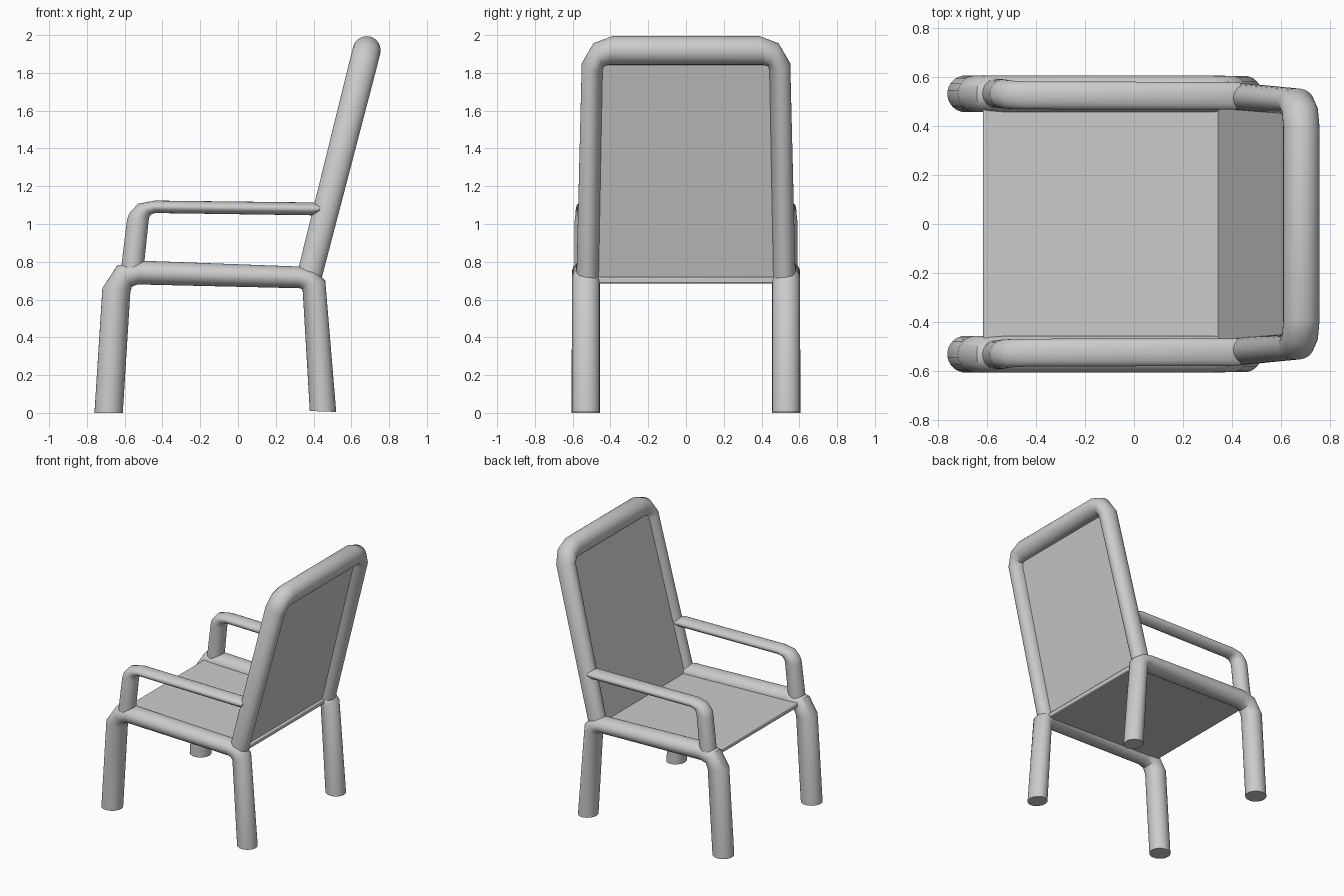
import bpy, bmesh
from math import cos, sin, tau
from mathutils import Vector

if "Cube" in bpy.data.objects:
    bpy.data.objects.remove(bpy.data.objects["Cube"])

SIDES = 32


def finish(bm, name, mirror=False, bevel=0.0):
    bmesh.ops.recalc_face_normals(bm, faces=bm.faces[:])
    mesh = bpy.data.meshes.new(name)
    bm.to_mesh(mesh)
    bm.free()
    ob = bpy.data.objects.new(name, mesh)
    bpy.context.collection.objects.link(ob)
    if mirror:
        m = ob.modifiers.new("Mirror", 'MIRROR')
        m.use_axis = (False, True, False)
    if bevel:
        b = ob.modifiers.new("Bevel", 'BEVEL')
        b.width = bevel
        b.segments = 3
    bpy.ops.object.select_all(action='DESELECT')
    ob.select_set(True)
    bpy.context.view_layer.objects.active = ob
    bpy.ops.object.shade_smooth_by_angle(angle=0.7)
    return ob


def tube(name, rings, mirror=False):
    """Each ring: (outer point, inner point, side half-width vector)."""
    bm = bmesh.new()
    loops = []
    for outer, inner, side in rings:
        o, i, s = Vector(outer), Vector(inner), Vector(side)
        c, h = (o + i) / 2, (o - i) / 2
        loops.append([bm.verts.new(c + h * cos(tau * k / SIDES) + s * sin(tau * k / SIDES))
                      for k in range(SIDES)])
    for a, b in zip(loops, loops[1:]):
        for k in range(SIDES):
            n = (k + 1) % SIDES
            bm.faces.new((a[k], a[n], b[n], b[k]))
    bm.faces.new(loops[0][::-1])
    bm.faces.new(loops[-1])
    return finish(bm, name, mirror)


def panel(name, start, end, thick, half_width):
    """Flat slab following a line in the xz plane."""
    a, b = Vector((start[0], 0, start[1])), Vector((end[0], 0, end[1]))
    d = (b - a).normalized()
    n = Vector((-d.z, 0, d.x)) * thick / 2
    bm = bmesh.new()
    f = bm.faces.new([bm.verts.new(p - Vector((0, half_width, 0)))
                      for p in (a - n, b - n, b + n, a + n)])
    ext = bmesh.ops.extrude_face_region(bm, geom=[f])
    bmesh.ops.translate(bm, vec=(0, 2 * half_width, 0),
                        verts=[v for v in ext['geom'] if isinstance(v, bmesh.types.BMVert)])
    return finish(bm, name, bevel=0.008)


def side_rings(pairs, y0, y1, r0, r1):
    """Rings from outer/inner outline pairs in the side plane."""
    out = []
    for k, (ox, oz, ix, iz) in enumerate(pairs):
        t = k / (len(pairs) - 1)
        y, r = y0 + (y1 - y0) * t, r0 + (r1 - r0) * t
        out.append(((ox, y, oz), (ix, y, iz), (0, r, 0)))
    return out


# Legs and seat rail: one bent tube per side
legs = [(-0.76, 0, -0.61, 0), (-0.718, 0.66, -0.57, 0.64), (-0.64, 0.78, -0.562, 0.668),
        (-0.52, 0.806, -0.53, 0.68), (0.32, 0.775, 0.325, 0.66), (0.405, 0.757, 0.338, 0.655),
        (0.462, 0.70, 0.343, 0.64), (0.52, 0.005, 0.38, 0.01)]
tube("legs_and_seat_rail", side_rings(legs, 0.53, 0.53, 0.075, 0.073), mirror=True)

# Armrests
arms = [(-0.622, 0.74, -0.502, 0.74), (-0.588, 1.02, -0.473, 1.02), (-0.577, 1.055, -0.47, 1.035),
        (-0.53, 1.107, -0.46, 1.05), (-0.44, 1.124, -0.44, 1.058), (0.40, 1.114, 0.40, 1.046),
        (0.435, 1.095, 0.435, 1.065)]
tube("armrest", side_rings(arms, 0.532, 0.52, 0.06, 0.055), mirror=True)


# Leaning backrest frame
def lean(z):
    return 0.383 + (z - 0.745) * 0.254


half = [(0.58, 0.72, 0.462, 0.72), (0.552, 1.85, 0.442, 1.815),
        (0.49, 1.955, 0.435, 1.838), (0.39, 1.992, 0.41, 1.845)]
loop = half + [(-oy, oz, -iy, iz) for oy, oz, iy, iz in reversed(half)]
normal = Vector((0.969, 0, -0.246))
tube("backrest_frame", [((lean(oz), oy, oz), (lean(iz), iy, iz),
                         normal * (0.066 if oz < 1 else 0.074)) for oy, oz, iy, iz in loop])

# Seat and backrest panels
panel("seat", (-0.615, 0.735), (0.40, 0.703), 0.034, 0.49)
panel("backrest_panel", (lean(0.71) - 0.015, 0.71), (lean(1.91) - 0.015, 1.91), 0.04, 0.48)
